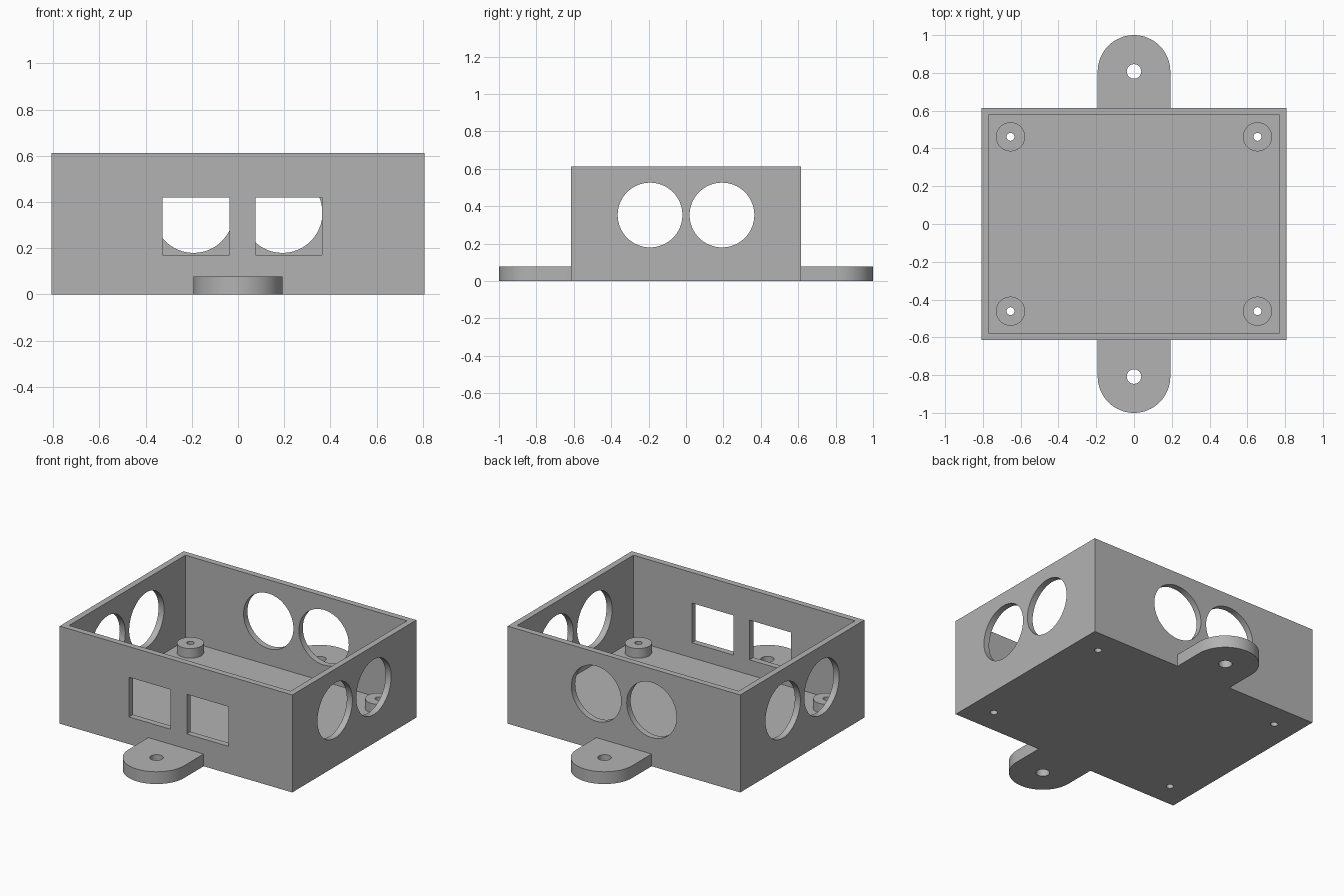
import bpy, math
from mathutils import Matrix

if "Cube" in bpy.data.objects:
    bpy.data.objects.remove(bpy.data.objects["Cube"], do_unlink=True)

U = 2 / 52                      # one design unit
HALF_X, HALF_Y, HEIGHT = 21 * U, 16 * U, 0.612
WALL, FLOOR = U, 2 * U

grey = bpy.data.materials.new("plain grey")
grey.use_nodes = True
grey.diffuse_color = (0.45, 0.45, 0.45, 1)
grey.node_tree.nodes["Principled BSDF"].inputs["Base Color"].default_value = (0.45, 0.45, 0.45, 1)


def block(name, x0, x1, y0, y1, z0, z1):
    bpy.ops.mesh.primitive_cube_add(size=1)
    ob = bpy.context.object
    ob.name = name
    ob.data.transform(Matrix.Translation(((x0 + x1) / 2, (y0 + y1) / 2, (z0 + z1) / 2))
                      @ Matrix.Diagonal((x1 - x0, y1 - y0, z1 - z0, 1)))
    return ob


def rod(name, radius, depth, centre, axis="Z"):
    bpy.ops.mesh.primitive_cylinder_add(vertices=64, radius=radius, depth=depth)
    ob = bpy.context.object
    ob.name = name
    turn = {"Z": Matrix(), "X": Matrix.Rotation(math.pi / 2, 4, "Y"),
            "Y": Matrix.Rotation(math.pi / 2, 4, "X")}[axis]
    ob.data.transform(Matrix.Translation(centre) @ turn)
    return ob


def combine(target, tool, operation="DIFFERENCE"):
    mod = target.modifiers.new("cut", "BOOLEAN")
    mod.operation, mod.solver, mod.object = operation, "EXACT", tool
    bpy.context.view_layer.objects.active = target
    bpy.ops.object.modifier_apply(modifier=mod.name)
    bpy.data.objects.remove(tool, do_unlink=True)


def finish(ob):
    ob.data.materials.clear()
    ob.data.materials.append(grey)
    bpy.ops.object.select_all(action="DESELECT")
    ob.select_set(True)
    bpy.context.view_layer.objects.active = ob
    bpy.ops.object.shade_smooth_by_angle(angle=math.radians(30))


# Open-topped enclosure
box = block("enclosure", -HALF_X, HALF_X, -HALF_Y, HALF_Y, 0, HEIGHT)
combine(box, block("cavity", -HALF_X + WALL, HALF_X - WALL,
                   -HALF_Y + WALL, HALF_Y - WALL, FLOOR, 1))

# Paired round ports through both side walls and the back wall
for s in (-1, 1):
    combine(box, rod("side_port", 4.5 * U, 2, (0, s * 5 * U, 0.353), "X"))
    combine(box, rod("back_port", 4.5 * U, 0.2, (s * 5 * U, HALF_Y, 0.353), "Y"))

# Two rectangular front windows
for x0 in (-0.326, 0.075):
    combine(box, block("window", x0, x0 + 7.5 * U, -HALF_Y - 0.1, -HALF_Y + 0.1, 0.171, 0.42))

# Corner standoffs, with screw holes continuing through the floor
for sx, side in ((-1, "right"), (1, "left")):
    for sy, end in ((-1, "front"), (1, "back")):
        x, y = sx * 17 * U, sy * 12 * U
        combine(box, rod("screw_hole", 0.021, 0.5, (x, y, 0)))
        post = rod(f"{end}_{side}_standoff", 2 * U, 0.06, (x, y, FLOOR + 0.03))
        combine(post, rod("screw_hole", 0.021, 0.5, (x, y, 0.1)))
        finish(post)
finish(box)

# Rounded mounting tabs at front and back
for s, end in ((-1, "front"), (1, "back")):
    y = s * 21 * U
    tab = rod(f"{end}_mounting_tab", 5 * U, FLOOR, (0, y, FLOOR / 2))
    combine(tab, block("tab_root", -5 * U, 5 * U, min(y, s * HALF_Y), max(y, s * HALF_Y),
                       0, FLOOR), "UNION")
    # trim the round end flush with the wall
    combine(tab, block("trim", -1, 1, min(0, s * HALF_Y), max(0, s * HALF_Y), -1, 1))
    combine(tab, rod("tab_hole", U, 0.5, (0, y, 0)))
    finish(tab)
